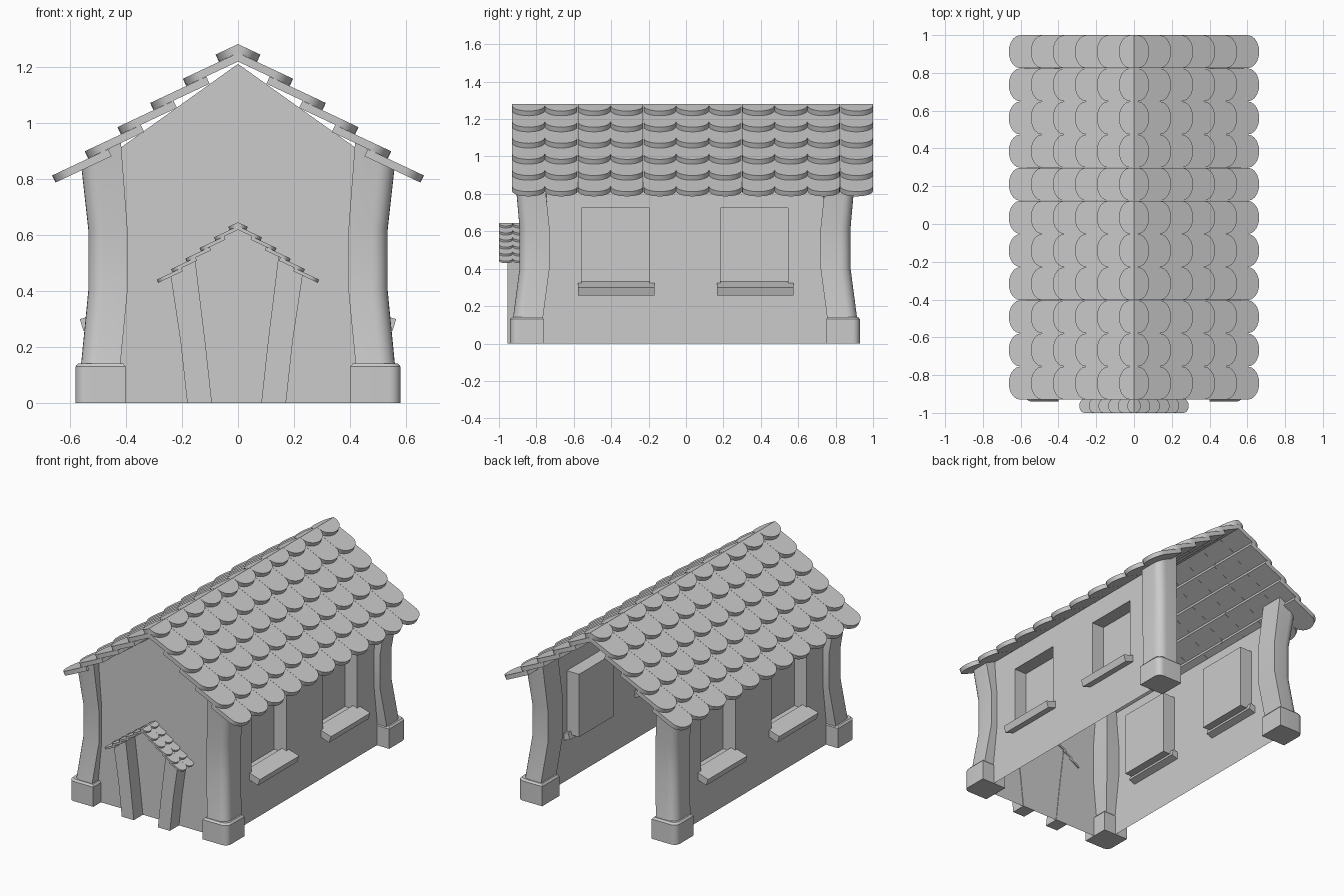
import bpy, bmesh, math
from mathutils import Matrix, Vector

cube = bpy.data.objects.get("Cube")
if cube:
    bpy.data.objects.remove(cube, do_unlink=True)

grey = bpy.data.materials.new("plain grey")
grey.use_nodes = True
grey.diffuse_color = (0.6, 0.6, 0.6, 1)
grey.node_tree.nodes["Principled BSDF"].inputs["Base Color"].default_value = (0.6, 0.6, 0.6, 1)
parts = []

WALL_X, FRONT_Y, BACK_Y = 0.49, -0.86, 0.85
APEX, PITCH, TILT = 1.21, 0.714, 0.47


def finish(name, bm, facing=None):
    """Turn a bmesh into an object; open sheets are turned to face a direction."""
    if facing:
        bmesh.ops.remove_doubles(bm, verts=bm.verts, dist=0.0001)
    bmesh.ops.recalc_face_normals(bm, faces=bm.faces)
    bm.faces.ensure_lookup_table()
    if facing and bm.faces[0].normal.dot(Vector(facing)) < 0:
        bmesh.ops.reverse_faces(bm, faces=bm.faces)
    mesh = bpy.data.meshes.new(name)
    bm.to_mesh(mesh)
    bm.free()
    mesh.materials.append(grey)
    ob = bpy.data.objects.new(name, mesh)
    bpy.context.collection.objects.link(ob)
    parts.append(ob)


def quad(bm, *pts):
    bm.faces.new([bm.verts.new(p) for p in pts])


def loft(bm, rings):
    """Skin a stack of equal rings and cap both ends."""
    rings = [[bm.verts.new(p) for p in r] for r in rings]
    for a, b in zip(rings, rings[1:]):
        for i in range(len(a)):
            j = (i + 1) % len(a)
            bm.faces.new((a[i], a[j], b[j], b[i]))
    bm.faces.new(rings[0][::-1])
    bm.faces.new(rings[-1])


def corner_ring(cx, cy, hx, hy, r, sx, sy, z):
    """Rectangle with its outer corner rounded; z may depend on x."""
    pts = [(cx - hx, cy + hy), (cx - hx, cy - hy), (cx + hx, cy - hy)]
    for i in range(7):
        a = math.radians(15 * i)
        pts.append((cx + hx - r + r * math.cos(a), cy + hy - r + r * math.sin(a)))
    return [(sx * x, sy * y, z(x) if callable(z) else z) for x, y in pts]


def tiled_roof(name, side, scale, apex, y0, count, width):
    """Overlapping rows of round-ended tiles on one roof slope."""
    bm = bmesh.new()
    drop = Vector((-0.425, 0, -0.905)) * 0.028
    for row in range(6):
        end = 0.08 + 0.1166 * row
        z_end = 1.243 - 0.0862 * row
        start = max(0, end - 0.2)
        for col in range(count):
            mid = y0 + width * (col + 0.5)
            half = width * 0.497
            outline = [(start, mid - half)]
            for i in range(11):
                a = math.radians(-90 + 18 * i)
                outline.append((end - 0.06 + 0.06 * math.cos(a), mid + half * math.sin(a)))
            outline.append((start, mid + half))
            top = [Vector((x, y, z_end + TILT * (end - x))) for x, y in outline]
            rings = []
            for ring in ([p + drop for p in top], top):
                rings.append([(side * p.x * scale, p.y, apex + (p.z - 1.28) * scale) for p in ring])
            loft(bm, rings)
    finish(name, bm)


def under_roof(x):
    return APEX + 0.025 - PITCH * x


# Gable wall at the front
bm = bmesh.new()
eave = APEX - PITCH * WALL_X
bm.faces.new([bm.verts.new((x, FRONT_Y, z)) for x, z in
              ((-WALL_X, 0), (WALL_X, 0), (WALL_X, eave), (0, APEX), (-WALL_X, eave))])
finish("front_wall", bm, (0, -1, 0))

ys = [FRONT_Y, -0.56, -0.195, 0.185, 0.545, BACK_Y]
zs = [0, 0.31, 0.725, eave]
for side, label in ((1, "left"), (-1, "right")):
    # Side wall with two blind window recesses
    bm = bmesh.new()
    out, back = side * WALL_X, side * (WALL_X - 0.09)
    for i in range(5):
        for j in range(3):
            ring = [(ys[i], zs[j]), (ys[i + 1], zs[j]), (ys[i + 1], zs[j + 1]), (ys[i], zs[j + 1])]
            window = i in (1, 3) and j == 1
            quad(bm, *[(back if window else out, y, z) for y, z in ring])
            if window:
                for (ya, za), (yb, zb) in zip(ring, ring[1:] + ring[:1]):
                    quad(bm, (out, ya, za), (out, yb, zb), (back, yb, zb), (back, ya, za))
    finish(label + "_wall", bm, (side, 0, 0))

    # Sloping window sills
    for y, where in ((-0.3725, "front"), (0.37, "back")):
        bm = bmesh.new()
        bmesh.ops.create_cube(bm, size=1, matrix=Matrix.Translation((side * 0.505, y, 0.295))
                              @ Matrix.Rotation(math.radians(18 * side), 4, 'Y')
                              @ Matrix.Diagonal((0.11, 0.41, 0.045, 1)))
        finish(f"{label}_{where}_window_sill", bm)

    # Bowed corner pillars on block footings
    for sy, where in ((-1, "front"), (1, "back")):
        cy = 0.85 if sy < 0 else 0.84
        bm = bmesh.new()
        loft(bm, [corner_ring(0.49, cy, 0.09 - d, 0.09 - d, 0.04, side, sy, z)
                  for z, d in ((0, 0), (0.13, 0), (0.142, 0.01))])
        finish(f"{label}_{where}_footing", bm)
        bm = bmesh.new()
        loft(bm, [corner_ring(0.49 - dx, cy - 0.005 - dy, 0.07, 0.08, 0.055, side, sy, z)
                  for z, dx, dy in ((0.135, 0, 0), (0.4, 0.026, 0.035),
                                    (0.62, 0.026, 0.035), (under_roof, 0.002, 0.012))])
        finish(f"{label}_{where}_pillar", bm)

    # Leaning porch post
    bm = bmesh.new()
    rings = []
    for inner, outer, z_in, z_out in ((0.088, 0.176, 0, 0), (0.112, 0.2, 0.22, 0.22),
                                      (0.149, 0.236, 0.522, 0.46)):
        rings.append([(side * x - 0.005, y, z) for x, y, z in
                      ((inner, -0.955, z_in), (outer, -0.955, z_out),
                       (outer, FRONT_Y + 0.004, z_out), (inner, FRONT_Y + 0.004, z_in))])
    loft(bm, rings)
    finish(label + "_porch_post", bm)

    # Main roof and small porch roof
    tiled_roof(label + "_roof_tiles", side, 1, 1.28, -0.93, 11, 1.93 / 11)
    tiled_roof(label + "_porch_roof_tiles", side, 0.437, 0.645, -1, 2, 0.074)

# Smooth rounded parts and keep hard edges
bpy.ops.object.select_all(action='DESELECT')
for ob in parts:
    ob.select_set(True)
bpy.context.view_layer.objects.active = parts[0]
bpy.ops.object.shade_smooth_by_angle(angle=math.radians(30))
